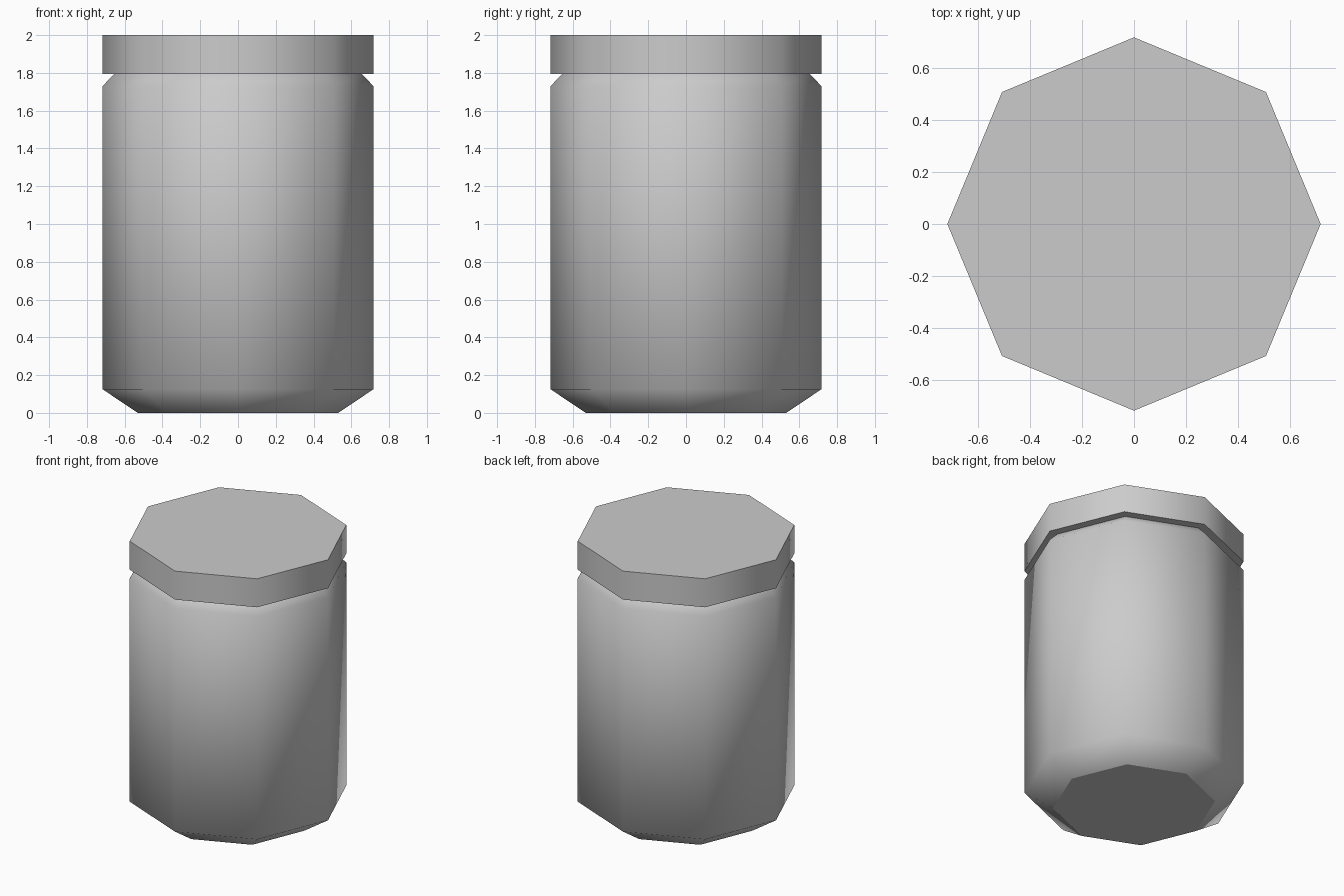
import bpy
import bmesh
from math import cos, sin, tau

SIDES = 8

cube = bpy.data.objects.get("Cube")
if cube:
    bpy.data.objects.remove(cube, do_unlink=True)

# Single plain grey for the whole jar
grey = bpy.data.materials.new("plain_grey")
grey.use_nodes = True
colour = (0.6, 0.6, 0.6, 1.0)
grey.diffuse_color = colour
grey.node_tree.nodes["Principled BSDF"].inputs["Base Color"].default_value = colour


def octagonal_part(name, profile):
    """Stack octagonal rings from (radius, height) pairs; smooth walls, crisp flat caps."""
    bm = bmesh.new()
    rings = [[bm.verts.new((r * cos(tau * i / SIDES), r * sin(tau * i / SIDES), z))
              for i in range(SIDES)] for r, z in profile]
    for low, high in zip(rings, rings[1:]):
        for i in range(SIDES):
            j = (i + 1) % SIDES
            bm.faces.new((low[i], low[j], high[j], high[i])).smooth = True
    for cap in (bm.faces.new(rings[0][::-1]), bm.faces.new(rings[-1])):
        cap.smooth = False
        for edge in cap.edges:
            edge.smooth = False
    mesh = bpy.data.meshes.new(name)
    bm.to_mesh(mesh)
    bm.free()
    mesh.materials.append(grey)
    obj = bpy.data.objects.new(name, mesh)
    bpy.context.collection.objects.link(obj)
    return obj


# Body with chamfered foot and shoulder
octagonal_part("jar_body", [(0.53, 0), (0.717, 0.125), (0.717, 1.73), (0.655, 1.795)])

# Flat lid overhanging the shoulder
octagonal_part("jar_lid", [(0.717, 1.795), (0.717, 2)])
